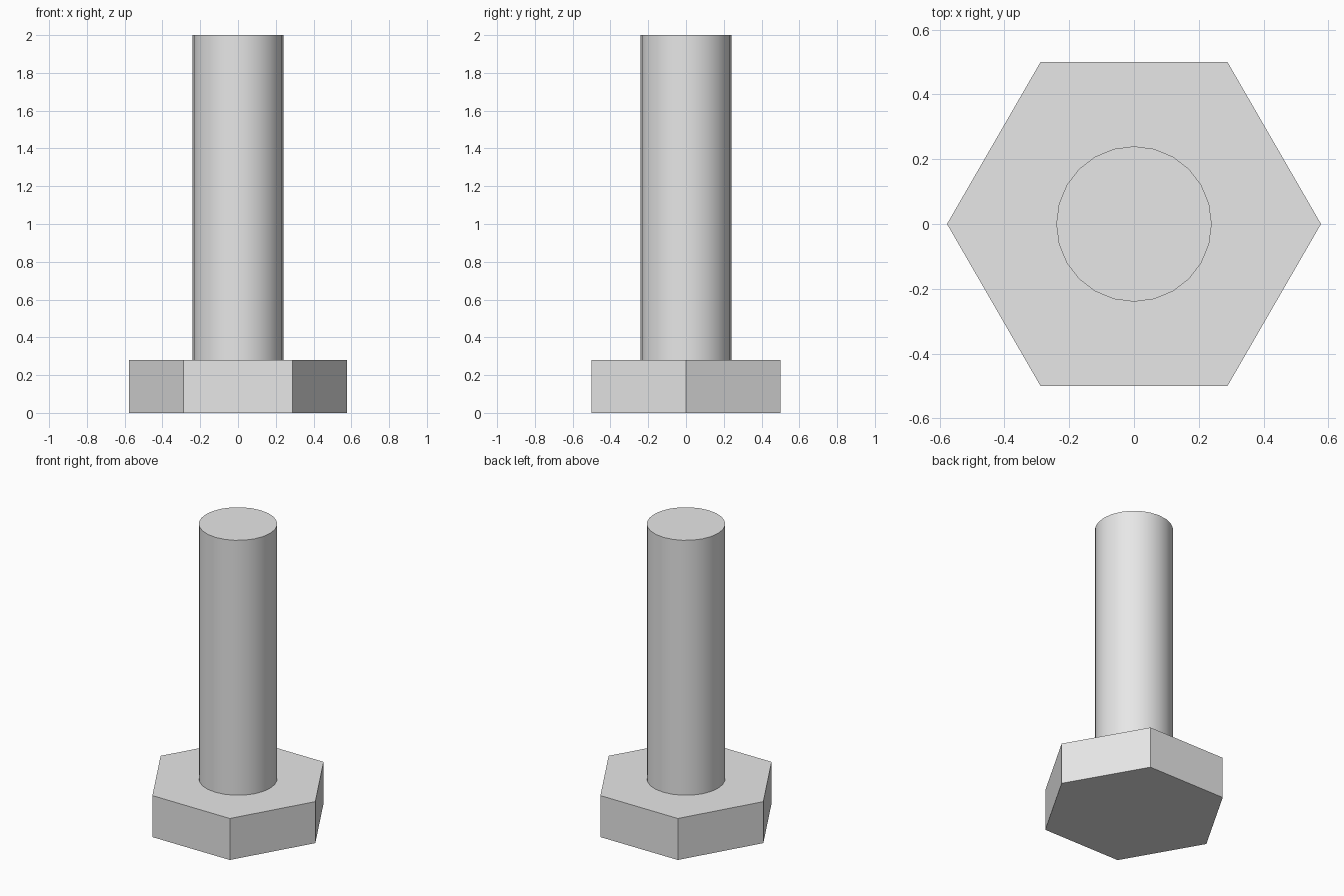
import bpy
import math

cube = bpy.data.objects.get("Cube")
if cube:
    bpy.data.objects.remove(cube, do_unlink=True)

# Plain steel grey
steel = bpy.data.materials.new("steel_grey")
steel.use_nodes = True
colour = (0.8, 0.8, 0.8, 1.0)
steel.diffuse_color = colour
steel.node_tree.nodes["Principled BSDF"].inputs["Base Color"].default_value = colour


def prism(name, sides, radius, bottom, top, turn=0.0):
    """Upright prism between two heights."""
    bpy.ops.mesh.primitive_cylinder_add(
        vertices=sides, radius=radius, depth=top - bottom,
        location=(0, 0, (bottom + top) / 2), rotation=(0, 0, turn))
    obj = bpy.context.object
    obj.name = name
    obj.data.materials.append(steel)
    return obj


HEAD_TOP = 0.28

# Hexagonal head, one unit across the flats, corners on the x axis
prism("hex_head", 6, 0.5 / math.cos(math.pi / 6), 0, HEAD_TOP, math.pi / 6)

# Round shank standing on the head
prism("shank", 24, 0.24, HEAD_TOP, 2.0)
bpy.ops.object.shade_smooth_by_angle(angle=math.radians(30))
